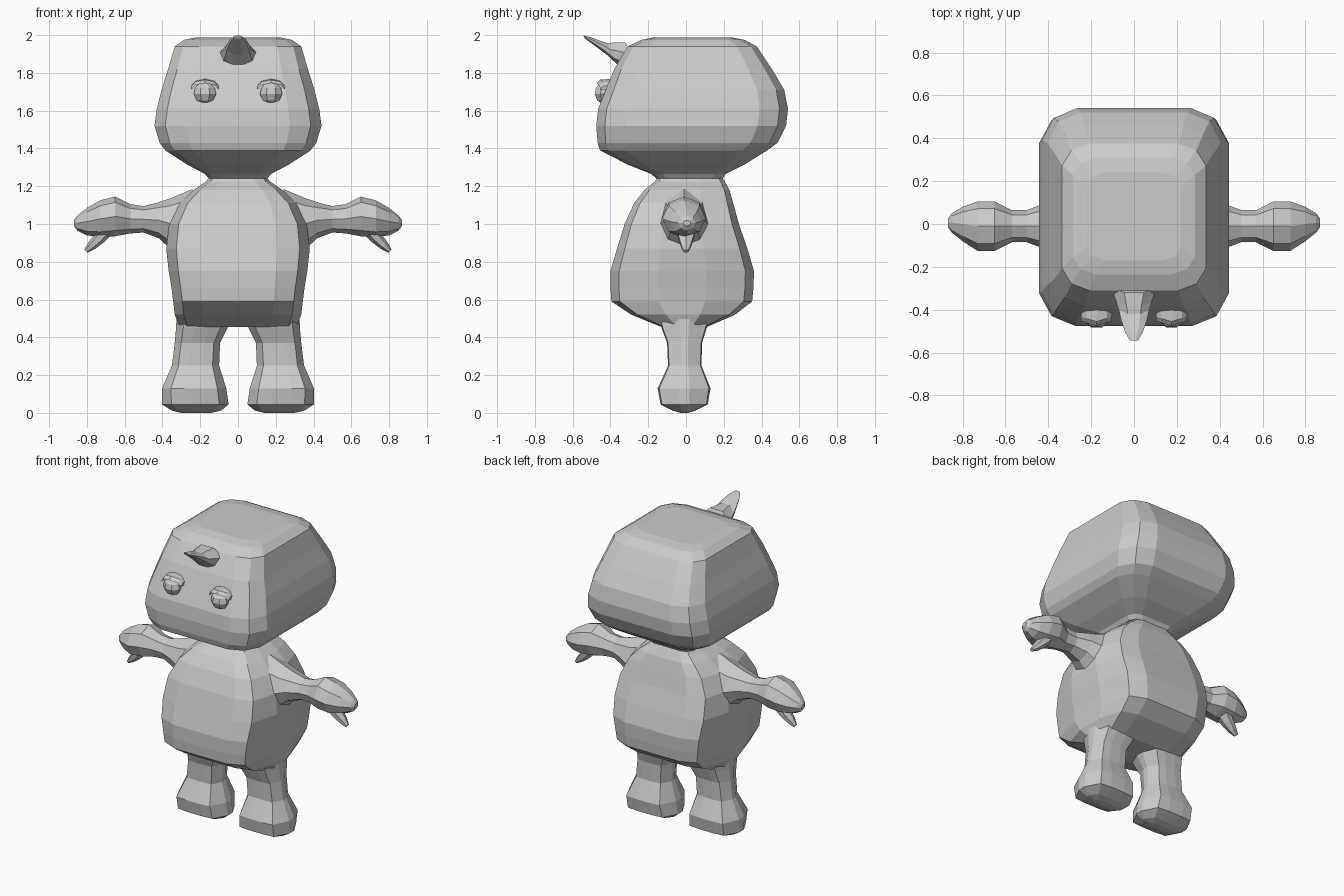
import bpy, bmesh, math
from mathutils import Vector

grey = bpy.data.materials.new("plain_grey")
grey.diffuse_color = (0.6, 0.6, 0.6, 1)


def loft(name, rings):
    """Skin a list of equal-length point rings and cap both ends."""
    bm = bmesh.new()
    loops = [[bm.verts.new(p) for p in r] for r in rings]
    n = len(loops[0])
    for a, b in zip(loops, loops[1:]):
        for i in range(n):
            j = (i + 1) % n
            bm.faces.new((a[i], a[j], b[j], b[i]))
    bm.faces.new(loops[0])
    bm.faces.new(loops[-1])
    bmesh.ops.recalc_face_normals(bm, faces=bm.faces)
    me = bpy.data.meshes.new(name)
    bm.to_mesh(me)
    bm.free()
    me.materials.append(grey)
    ob = bpy.data.objects.new(name, me)
    bpy.context.collection.objects.link(ob)
    return ob


def box_ring(z, x0, x1, yf, yb, corner):
    """Rounded-rectangle section; corner holds fractions of the half sizes."""
    cx, hx, cy, hy = (x0 + x1) / 2, (x1 - x0) / 2, (yf + yb) / 2, (yb - yf) / 2
    pts = []
    for sx, sy in ((1, 1), (-1, 1), (-1, -1), (1, -1)):
        c = corner if sx * sy > 0 else corner[::-1]
        pts += [(cx + sx * u * hx, cy + sy * v * hy, z) for u, v in c]
    return pts


def round_ring(c, u, v, n=8, turn=0.5):
    """Elliptical ring spanned by the vectors u and v."""
    c, u, v = Vector(c), Vector(u), Vector(v)
    return [c + u * math.cos(2 * math.pi * (i + turn) / n)
            + v * math.sin(2 * math.pi * (i + turn) / n) for i in range(n)]


# Head: z, half width, front y, back y
HEAD = [(1.24, .155, -.155, .195), (1.265, .175, -.185, .21), (1.315, .27, -.31, .31),
        (1.39, .385, -.455, .43), (1.43, .415, -.468, .485), (1.52, .442, -.475, .53),
        (1.61, .43, -.465, .54), (1.71, .405, -.425, .52), (1.82, .37, -.38, .455),
        (1.94, .335, -.31, .375), (1.975, .285, -.235, .31), (1.988, .22, -.17, .24)]
head_corner = [(1, .70), (.87, .91), (.62, 1)]
loft("head", [box_ring(z, -h, h, f, b, head_corner) for z, h, f, b in HEAD])

# Body
BODY = [(.455, .31, -.13, .11), (.52, .335, -.29, .26), (.59, .343, -.395, .35),
        (.66, .352, -.40, .357), (.75, .367, -.40, .36), (.87, .38, -.365, .325),
        (1.0, .365, -.325, .28), (1.11, .31, -.275, .25), (1.18, .235, -.22, .23),
        (1.225, .17, -.165, .205), (1.25, .15, -.15, .19)]
body_corner = [(1, .33), (.86, .88), (.55, 1)]
loft("body", [box_ring(z, -h, h, f, b, body_corner) for z, h, f, b in BODY])

# Horn: centre y, centre z, half width, half thickness
HORN = [(-.27, 1.86, .12, .12), (-.345, 1.885, .09, .09), (-.39, 1.90, .077, .07),
        (-.44, 1.935, .065, .045), (-.50, 1.97, .045, .025), (-.54, 1.99, .022, .01)]
loft("horn", [round_ring((0, y, z), (w, 0, 0), (0, -.45 * t, .9 * t))
              for y, z, w, t in HORN])

# Leg: z, inner x, outer x, front y, back y
LEG = [(.52, .03, .325, -.15, .13), (.45, .055, .328, -.13, .11), (.37, .095, .335, -.10, .085),
       (.25, .10, .35, -.095, .082), (.13, .062, .402, -.15, .13),
       (.045, .05, .402, -.135, .115), (.012, .09, .35, -.07, .05), (0, .14, .30, -.03, .01)]
leg_corner = [(1, .2), (.72, .94), (.3, 1)]

# Arm and hand: x, centre y, half depth, low z, high z
ARM = [(.24, -.01, .15, .84, 1.185), (.36, -.01, .125, .87, 1.135), (.42, -.01, .105, .925, 1.115),
       (.50, -.01, .075, .955, 1.095), (.57, -.01, .075, .95, 1.105), (.65, -.01, .115, .935, 1.145),
       (.73, -.01, .115, .93, 1.125), (.80, 0, .08, .94, 1.085), (.85, .005, .045, .965, 1.045),
       (.868, .005, .02, .99, 1.02)]

# Thumb: x, z, half depth, half thickness
THUMB = [(.69, .985, .06, .045), (.735, .925, .045, .033),
         (.775, .885, .03, .025), (.805, .856, .014, .012)]

for s, side in ((-1, "right"), (1, "left")):
    loft(side + "_leg", [box_ring(z, *sorted((s * a, s * b)), f, k, leg_corner)
                         for z, a, b, f, k in LEG])
    loft(side + "_arm", [round_ring((s * x, y, (lo + hi) / 2), (0, d, 0), (0, 0, (hi - lo) / 2), 8, 0)
                         for x, y, d, lo, hi in ARM])
    loft(side + "_thumb", [round_ring((s * x, 0, z), (0, d, 0), (s * .7 * t, 0, .7 * t), 6)
                           for x, z, d, t in THUMB])
    # Eyeball: faceted ball built from stacked rings
    c = Vector((s * .175, -.43, 1.693))
    loft(side + "_eye", [round_ring(c + Vector((0, 0, .058 * math.sin(a))),
                                    (.064 * math.cos(a), 0, 0), (0, .058 * math.cos(a), 0))
                         for a in (-1.3, -.75, -.1, .5, 1.0, 1.4)])
    # Eyelid: bent strip over the eye
    LID = [(-.072, 1.725), (-.05, 1.748), (0, 1.758), (.05, 1.748), (.072, 1.725)]
    loft(side + "_eyelid", [[(s * .175 + dx, y, z + dz) for y, dz in
                             ((-.475 + abs(dx) * .3, -.012), (-.455 + abs(dx) * .3, .006),
                              (-.37, .012), (-.37, -.012))] for dx, z in LID])
